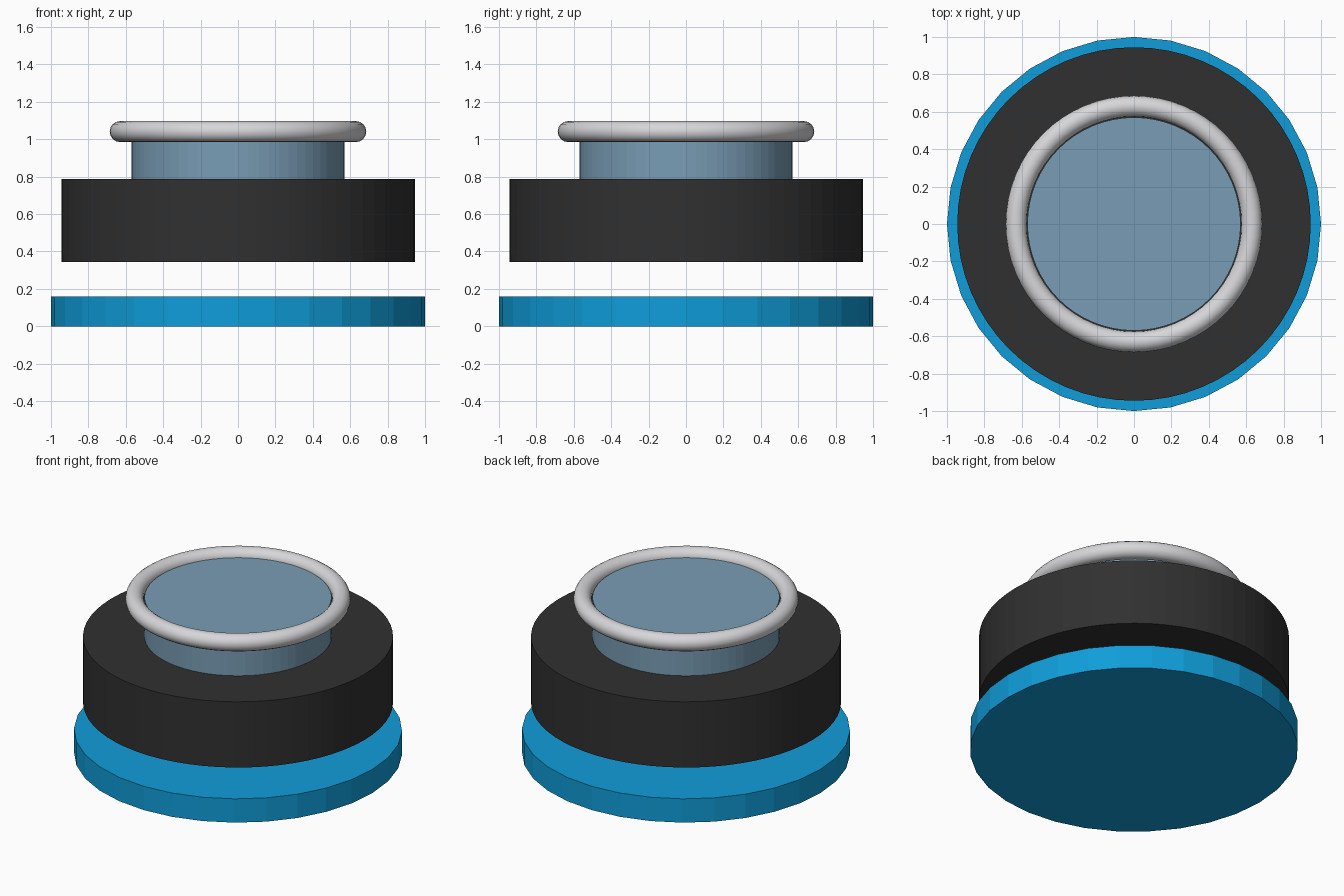
import bpy
import math

if "Cube" in bpy.data.objects:
    bpy.data.objects.remove(bpy.data.objects["Cube"])


def material(name, rgb):
    m = bpy.data.materials.new(name)
    m.diffuse_color = (*rgb, 1.0)
    m.use_nodes = True
    m.node_tree.nodes["Principled BSDF"].inputs["Base Color"].default_value = m.diffuse_color
    return m


blue = material("bright blue", (0.005, 0.34, 0.70))
black = material("soft black", (0.030, 0.030, 0.030))
steel = material("steel blue", (0.19, 0.335, 0.46))
silver = material("light silver", (0.68, 0.68, 0.70))


def disc(name, radius, z0, z1, sides, mat):
    bpy.ops.mesh.primitive_cylinder_add(
        vertices=sides, radius=radius, depth=z1 - z0,
        location=(0, 0, (z0 + z1) / 2))
    ob = bpy.context.object
    ob.name = name
    ob.data.materials.append(mat)
    return ob


# Faceted base plate, floating body above it, and the inner lens core
disc("base_plate", 1.0, 0.0, 0.16, 32, blue)
disc("body", 0.945, 0.345, 0.787, 64, black)
disc("core", 0.57, 0.78, 1.05, 64, steel)

# Rounded rim around the core
bpy.ops.mesh.primitive_torus_add(
    major_radius=0.63, minor_radius=0.056,
    major_segments=64, minor_segments=16, location=(0, 0, 1.041))
rim = bpy.context.object
rim.name = "rim_ring"
rim.data.materials.append(silver)
bpy.ops.object.shade_smooth_by_angle(angle=math.radians(40))
